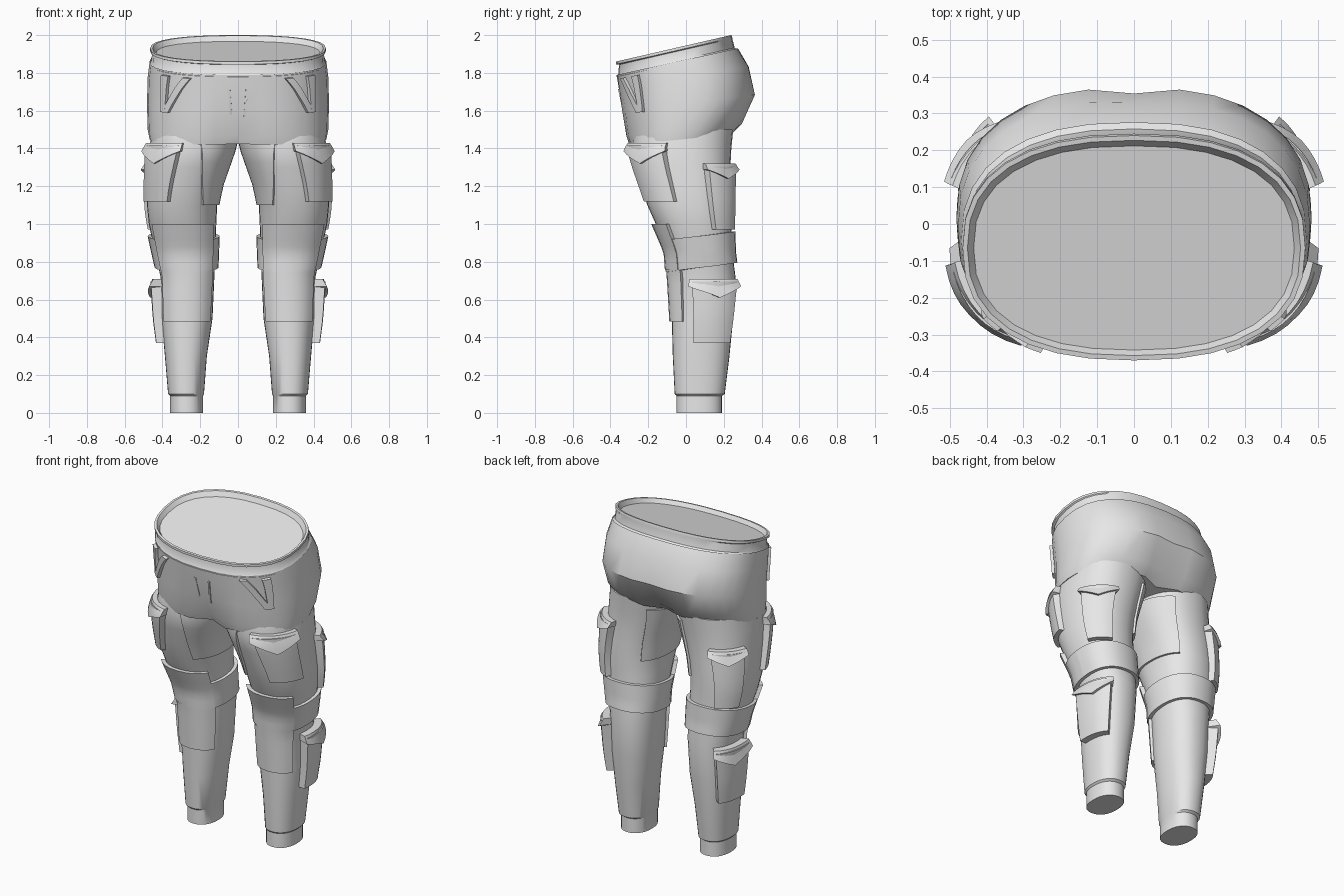
import bpy
import bmesh
import math

cube = bpy.data.objects.get("Cube")
if cube:
    bpy.data.objects.remove(cube, do_unlink=True)

cloth = bpy.data.materials.new("grey cloth")
cloth.use_nodes = True
grey = (0.8, 0.8, 0.8, 1)
cloth.diffuse_color = grey
cloth.node_tree.nodes["Principled BSDF"].inputs["Base Color"].default_value = grey

SIDES = 32
parts = []

# Leg sections: height, inner x, outer x, front y, back y
LEG = [
    (0.0, .185, .36, -.05, .19),
    (.09, .185, .36, -.05, .19),
    (.10, .18, .37, -.06, .205),
    (.30, .165, .387, -.07, .23),
    (.50, .135, .405, -.075, .25),
    (.72, .125, .41, -.085, .262),
    (.85, .12, .44, -.095, .245),
    (1.0, .115, .472, -.16, .24),
    (1.1, .11, .482, -.205, .24),
    (1.2, .09, .48, -.235, .237),
    (1.3, .055, .476, -.265, .235),
    (1.4, .02, .47, -.29, .24),
    (1.5, .0, .455, -.27, .25),
]

# Hip sections: height at y=0, tilt, half width, front y, back y, centre dent
HIPS = [
    (1.45, .10, .468, -.31, .25, .20),
    (1.50, .10, .478, -.325, .305, .14),
    (1.64, .12, .482, -.345, .372, .05),
    (1.78, .16, .478, -.36, .335, .01),
    (1.87, .22, .468, -.368, .275, 0),
]

# Waistband sections, running up the outside and down to the inner lining
WAIST = [
    (1.86, .22, .468, -.368, .275, 0),
    (1.875, .225, .458, -.358, .258, 0),
    (1.925, .23, .455, -.355, .245, 0),
    (1.93, .23, .465, -.37, .245, 0),
    (1.945, .23, .465, -.37, .24, 0),
    (1.945, .23, .452, -.357, .227, 0),
    (1.918, .23, .435, -.342, .212, 0),
]


def spow(v, power):
    return math.copysign(abs(v) ** power, v)


def section(rows, t):
    """Blend the two neighbouring sections at height t."""
    for low, high in zip(rows, rows[1:]):
        if t <= high[0]:
            break
    f = (t - low[0]) / (high[0] - low[0])
    return [a + (b - a) * f for a, b in zip(low, high)]


def leg_ring(row, a, off=0):
    z, x0, x1, y0, y1 = row
    x = (x0 + x1) / 2 + ((x1 - x0) / 2 + off) * spow(math.cos(a), .88)
    y = (y0 + y1) / 2 + ((y1 - y0) / 2 + off) * spow(math.sin(a), .88)
    return x, y, z


def hip_ring(row, a, off=0):
    z, tilt, half, y0, y1, dent = row
    x = (half + off) * spow(math.cos(a), .83)
    pinch = 1 - dent * math.exp(-(x / .08) ** 2)
    y = (y0 + y1) / 2 + ((y1 - y0) / 2 + off) * spow(math.sin(a), .83) * pinch
    return x, y, z + tilt * y


def finish(name, bm, mirror):
    bmesh.ops.recalc_face_normals(bm, faces=bm.faces)
    mesh = bpy.data.meshes.new(name)
    bm.to_mesh(mesh)
    bm.free()
    mesh.materials.append(cloth)
    obj = bpy.data.objects.new(name, mesh)
    bpy.context.collection.objects.link(obj)
    if mirror:
        obj.modifiers.new("Mirror", "MIRROR").use_mirror_merge = False
    parts.append(obj)


def loft(name, rows, ring, caps, mirror=False):
    """Skin a tube through the rows; caps names the closed ends."""
    bm = bmesh.new()
    loops = [[bm.verts.new(ring(r, math.tau * i / SIDES)) for i in range(SIDES)]
             for r in rows]
    for a, b in zip(loops, loops[1:]):
        for i in range(SIDES):
            j = (i + 1) % SIDES
            bm.faces.new((a[i], a[j], b[j], b[i]))
    for end in caps:
        bm.faces.new(loops[end])
    finish(name, bm, mirror)


def patch(name, rows, ring, top, bottom, z_top, z_bot, off_top, off_bot,
          dip=0, tilt=0, shrink=0, n=8, m=6):
    """Raised panel on a body; top and bottom are (start, end) degrees."""
    bm = bmesh.new()

    def layer(outer):
        grid = []
        for j in range(m + 1):
            v = j / m
            line = []
            for i in range(n + 1):
                u = i / n
                w = .5 + (u - .5) * (1 - shrink * outer)
                a0 = top[0] + (bottom[0] - top[0]) * v
                a1 = top[1] + (bottom[1] - top[1]) * v
                a = math.radians(a0 + (a1 - a0) * w)
                lower = z_bot - dip * (1 - abs(2 * u - 1))
                t = z_top + (lower - z_top) * v + tilt * math.sin(a)
                off = off_top + (off_bot - off_top) * v if outer else -.015
                line.append(bm.verts.new(ring(section(rows, t), a, off)))
            grid.append(line)
        return grid

    out, inn = layer(1), layer(0)
    for g in (out, inn):
        for j in range(m):
            for i in range(n):
                bm.faces.new((g[j][i], g[j][i + 1], g[j + 1][i + 1], g[j + 1][i]))

    def border(g):
        return (g[0][:-1] + [r[n] for r in g[:-1]]
                + g[m][:0:-1] + [r[0] for r in g[:0:-1]])

    a, b = border(out), border(inn)
    for i in range(len(a)):
        k = (i + 1) % len(a)
        bm.faces.new((a[i], a[k], b[k], b[i]))
    finish(name, bm, True)


def leg_patch(name, *args, **kw):
    patch(name, LEG, leg_ring, *args, **kw)


def cargo_pocket(name, top, bottom, z_top, z_bot, depth, drop):
    """Bellows pocket with a pointed flap."""
    leg_patch(name, top, bottom, z_top - .015, z_bot, depth, depth * .75, shrink=.12)
    leg_patch(name + "_flap", top, top, z_top, z_top - drop * .4,
              depth * .8, depth + .014, dip=drop * .6, m=2)


# Main garment
loft("legs", LEG, leg_ring, [0, -1], mirror=True)
loft("hips", HIPS, hip_ring, [0])
loft("waistband", WAIST, hip_ring, [-1])

# Knee straps, knee pads and inner thigh panels
leg_patch("knee_strap", (0, 360), (0, 360), .935, .77, .02, .02, tilt=.025, n=32)
leg_patch("knee_pad", (218, 322), (218, 322), 1.0, .76, .024, .024)
leg_patch("shin_pad", (215, 325), (215, 325), .78, .485, .018, .014)
leg_patch("inner_thigh_panel", (118, 262), (128, 238), 1.44, 1.1, .012, .012, n=14)

# Cargo pockets
cargo_pocket("front_thigh_pocket", (-80, -14), (-74, -12), 1.43, 1.12, .034, .11)
cargo_pocket("back_thigh_pocket", (22, 76), (24, 72), 1.32, .97, .042, .08)
cargo_pocket("calf_pocket", (-16, 56), (-14, 52), .71, .37, .055, .10)

# Slanted hip pocket edges and the fly
for label, top, bottom in (("outer", (-44, -36), (-42, -37)),
                           ("slanted", (-63, -57), (-45, -39))):
    patch("hip_pocket_edge_" + label, HIPS, hip_ring, top, bottom,
          1.84, 1.62, .016, .016, n=3)
patch("fly_seam", HIPS, hip_ring, (-87, -86), (-88, -87), 1.77, 1.6, .004, .004, n=1)

# Smooth cloth with sharp hems
bpy.ops.object.select_all(action="DESELECT")
for obj in parts:
    obj.select_set(True)
bpy.context.view_layer.objects.active = parts[0]
bpy.ops.object.shade_smooth_by_angle(angle=math.radians(32))
